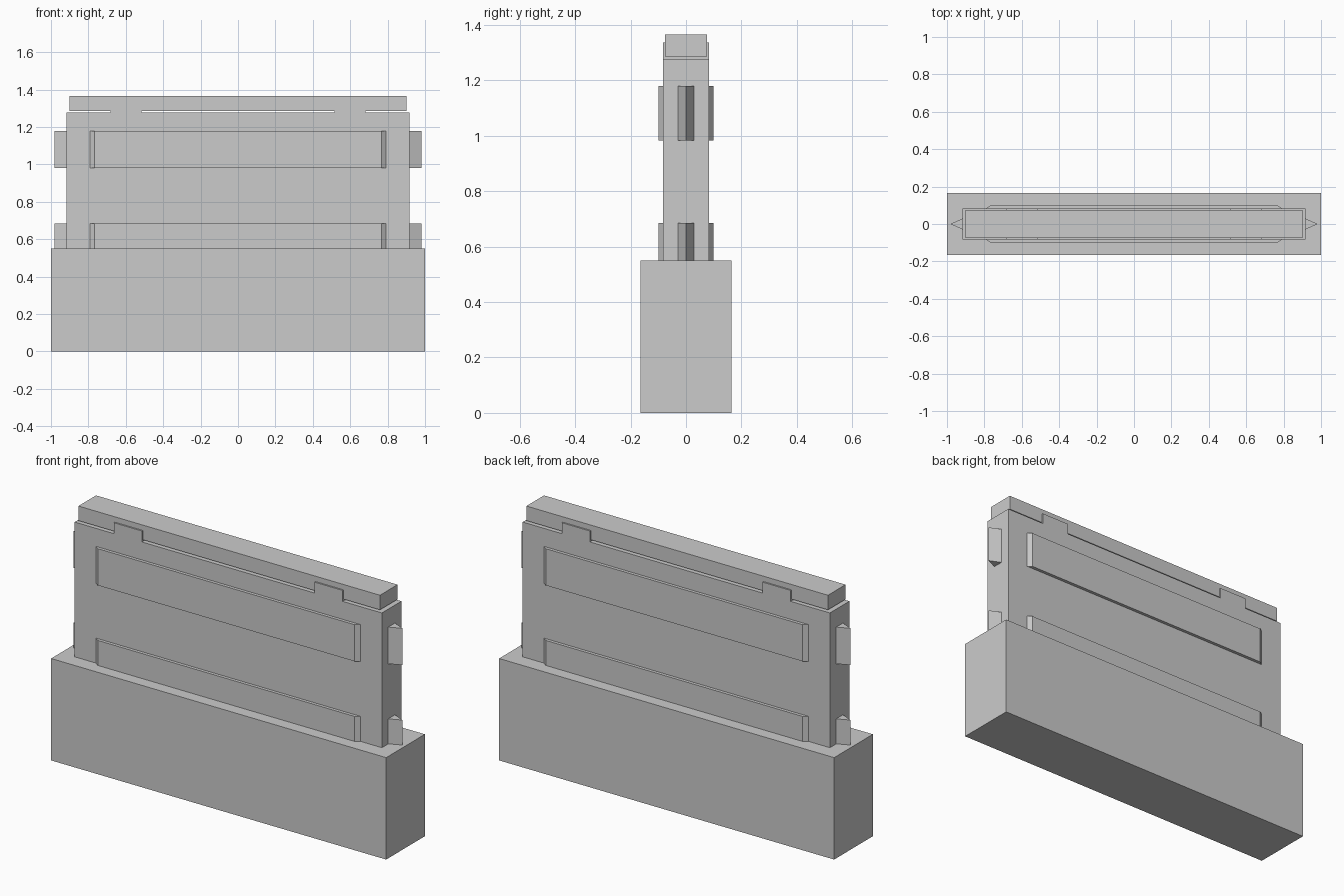
import bpy, bmesh
from mathutils import Vector

if "Cube" in bpy.data.objects:
    bpy.data.objects.remove(bpy.data.objects["Cube"])


def prism(name, profile, start, depth):
    """Extrude a closed planar profile of 3D points along an offset vector."""
    bm = bmesh.new()
    face = bm.faces.new([bm.verts.new(p) for p in profile])
    ext = bmesh.ops.extrude_face_region(bm, geom=[face])
    top = [v for v in ext["geom"] if isinstance(v, bmesh.types.BMVert)]
    bmesh.ops.translate(bm, verts=top, vec=Vector(depth))
    bmesh.ops.translate(bm, verts=bm.verts[:], vec=Vector(start))
    bmesh.ops.recalc_face_normals(bm, faces=bm.faces[:])
    mesh = bpy.data.meshes.new(name)
    bm.to_mesh(mesh)
    bm.free()
    obj = bpy.data.objects.new(name, mesh)
    bpy.context.collection.objects.link(obj)
    return obj


def box(name, hx, hy, z0, z1):
    rect = [(-hx, -hy, 0), (hx, -hy, 0), (hx, hy, 0), (-hx, hy, 0)]
    return prism(name, rect, (0, 0, z0), (0, 0, z1 - z0))


# Base block
box("base", 1.0, 0.165, 0.0, 0.55)

# Upright panel with two tabs on its top edge
z_low, z_top, z_tab = 0.54, 1.277, 1.336
right = [(0.917, z_low), (0.917, z_top), (0.683, z_top), (0.683, z_tab),
         (0.515, z_tab), (0.515, z_top)]
outline = right + [(-x, z) for x, z in reversed(right)]
prism("panel", [(x, 0, z) for x, z in outline], (0, -0.083, 0), (0, 0.166, 0))

# Top rail, held just above the panel by the tabs
box("top_rail", 0.9, 0.075, 1.286, 1.365)

# Raised bands with chamfered ends, and pointed ribs on the panel ends
for level, z0, z1 in (("lower", 0.5, 0.685), ("upper", 0.982, 1.18)):
    rise = (0, 0, z1 - z0)
    for side, s in (("front", -1), ("back", 1)):
        band = [(-0.795, 0.08 * s, 0), (-0.767, 0.1 * s, 0),
                (0.767, 0.1 * s, 0), (0.795, 0.08 * s, 0)]
        prism(f"{level}_band_{side}", band, (0, 0, z0), rise)
    for side, s in (("left", -1), ("right", 1)):
        rib = [(0.914 * s, -0.03, 0), (0.982 * s, 0, 0), (0.914 * s, 0.03, 0)]
        prism(f"{level}_rib_{side}", rib, (0, 0, z0), rise)
